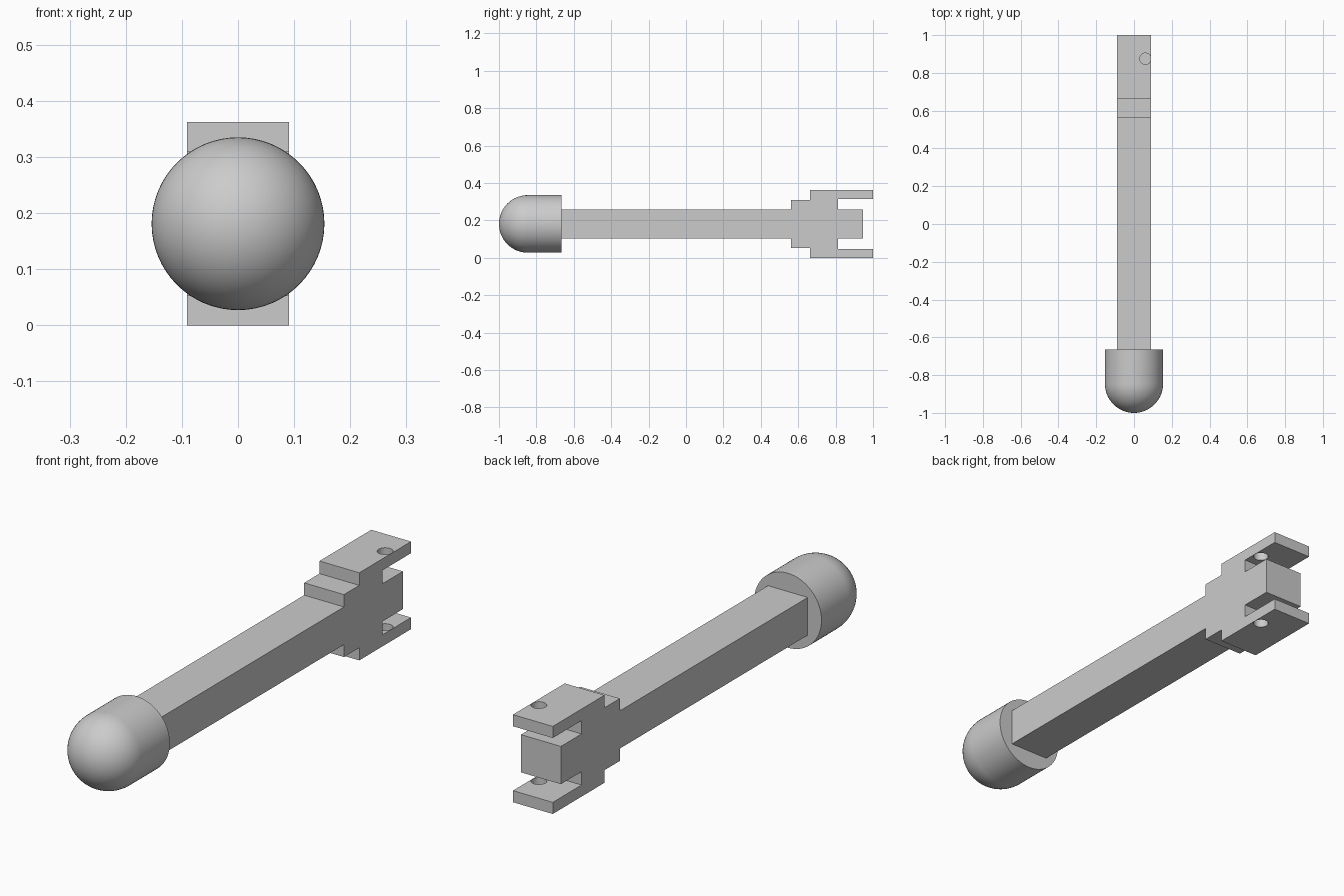
import bpy, bmesh, math
from mathutils import Matrix, Vector

if "Cube" in bpy.data.objects:
    bpy.data.objects.remove(bpy.data.objects["Cube"])

MID = 0.181          # height of the long axis
HALF_WIDTH = 0.091

grey = bpy.data.materials.new("plain_grey")
grey.use_nodes = True
grey.diffuse_color = (0.6, 0.6, 0.6, 1)
grey.node_tree.nodes["Principled BSDF"].inputs["Base Color"].default_value = (0.6, 0.6, 0.6, 1)


def make_object(name, bm):
    bmesh.ops.recalc_face_normals(bm, faces=bm.faces)
    mesh = bpy.data.meshes.new(name)
    bm.to_mesh(mesh)
    bm.free()
    mesh.materials.append(grey)
    obj = bpy.data.objects.new(name, mesh)
    bpy.context.collection.objects.link(obj)
    return obj


# Forked shaft: upper half of the side outline, mirrored and extruded across x
upper = [(-0.668, 0.078), (0.562, 0.078), (0.562, 0.129), (0.662, 0.129),
         (0.662, 0.181), (1.0, 0.181), (1.0, 0.133), (0.812, 0.133),
         (0.812, 0.078), (0.947, 0.078)]
outline = upper + [(y, -h) for y, h in reversed(upper)]
bm = bmesh.new()
side = bm.faces.new([bm.verts.new((-HALF_WIDTH, y, MID + h)) for y, h in outline])
extruded = bmesh.ops.extrude_face_region(bm, geom=[side])["geom"]
bmesh.ops.translate(bm, vec=(2 * HALF_WIDTH, 0, 0),
                    verts=[v for v in extruded if isinstance(v, bmesh.types.BMVert)])
shaft = make_object("forked_shaft", bm)

# Pin holes through the two prongs, close to the left edge
bm = bmesh.new()
for z in (MID - 0.157, MID + 0.157):
    bmesh.ops.create_cone(bm, cap_ends=True, segments=32, radius1=0.03, radius2=0.03,
                          depth=0.08, matrix=Matrix.Translation((0.06, 0.875, z)))
cutter = make_object("pin_hole_cutter", bm)
cutter.hide_render = True
boolean = shaft.modifiers.new("pin_holes", 'BOOLEAN')
boolean.operation = 'DIFFERENCE'
boolean.solver = 'EXACT'
boolean.object = cutter
bpy.context.view_layer.objects.active = shaft
bpy.ops.object.modifier_apply(modifier=boolean.name)
bpy.data.objects.remove(cutter)

# Rounded head: dome and straight sleeve revolved about the long axis
RADIUS, DOME_Y, BACK_Y = 0.154, -0.846, -0.665
profile = [(RADIUS * math.sin(a), DOME_Y - RADIUS * math.cos(a))
           for a in (math.pi / 2 * i / 16 for i in range(17))]
profile += [(RADIUS, BACK_Y), (0, BACK_Y)]
bm = bmesh.new()
verts = [bm.verts.new((r, y, MID)) for r, y in profile]
edges = [bm.edges.new(pair) for pair in zip(verts, verts[1:])]
bmesh.ops.spin(bm, geom=verts + edges, cent=(0, 0, MID), axis=(0, 1, 0),
               angle=2 * math.pi, steps=64)
bmesh.ops.remove_doubles(bm, verts=bm.verts, dist=0.0005)
head = make_object("rounded_head", bm)

# Smooth curved surfaces, sharp corners
for obj in (shaft, head):
    bpy.ops.object.select_all(action='DESELECT')
    obj.select_set(True)
    bpy.context.view_layer.objects.active = obj
    bpy.ops.object.shade_smooth_by_angle(angle=math.radians(30))
